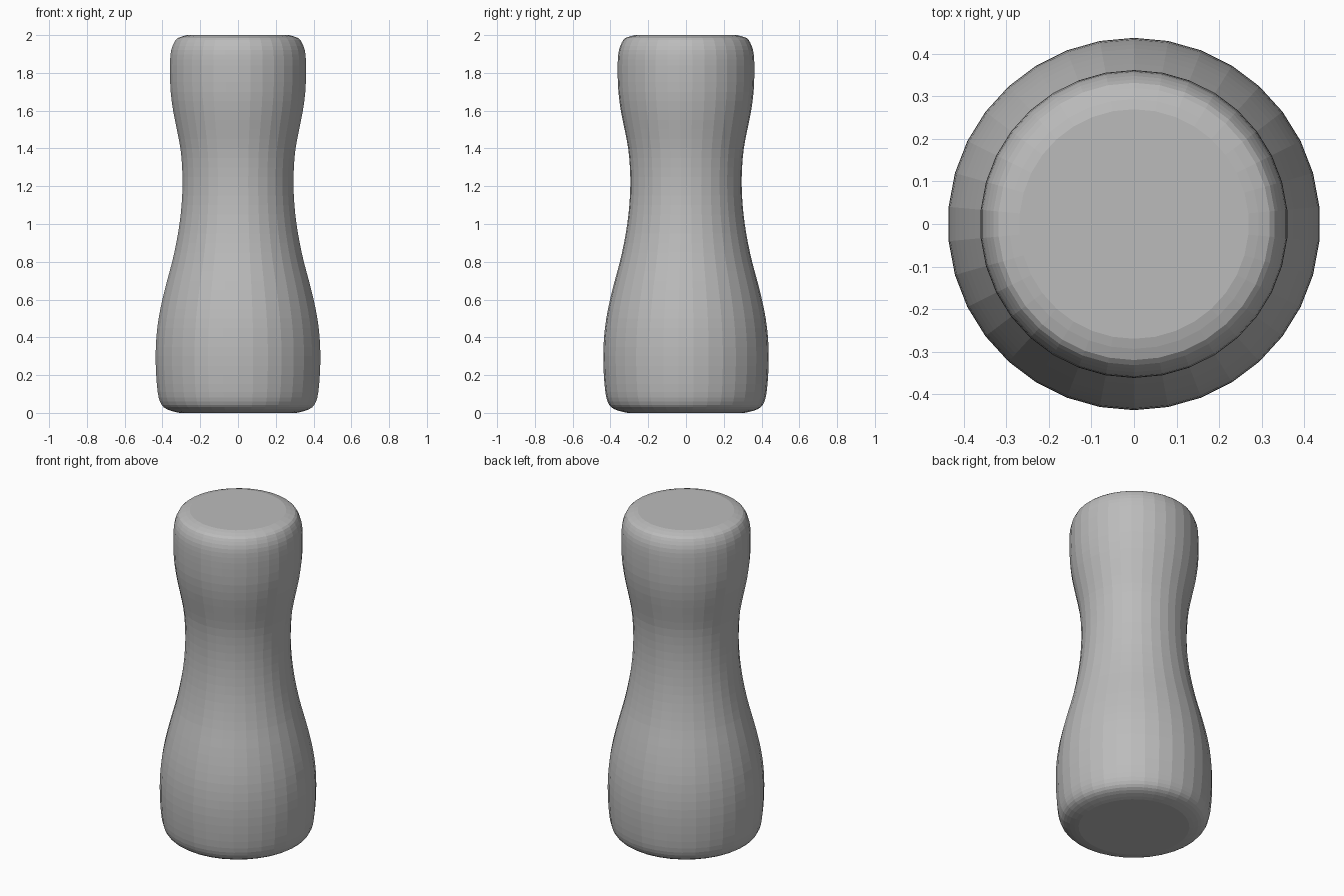
import bpy, bmesh
from math import sin, cos, pi

cube = bpy.data.objects.get("Cube")
if cube:
    bpy.data.objects.remove(cube, do_unlink=True)

SIDES = 34
STEPS = 2

# Radius and height of the outline, from base to top
profile = [
    (0.31, 0.0), (0.36, 0.012), (0.395, 0.03), (0.415, 0.06), (0.427, 0.11),
    (0.435, 0.2), (0.438, 0.3), (0.434, 0.4), (0.422, 0.5), (0.402, 0.6),
    (0.377, 0.7), (0.35, 0.8), (0.328, 0.9), (0.311, 1.0), (0.3, 1.1),
    (0.295, 1.2), (0.297, 1.3), (0.306, 1.4), (0.325, 1.5), (0.345, 1.6),
    (0.358, 1.7), (0.362, 1.8), (0.361, 1.87), (0.355, 1.92),
    (0.34, 1.96), (0.32, 1.985), (0.27, 2.0),
]


def smooth_outline(points, steps):
    """Insert Catmull-Rom points between the given ones."""
    result = []
    last = len(points) - 1
    for i in range(last):
        quad = [points[min(max(k, 0), last)] for k in range(i - 1, i + 3)]
        for s in range(steps):
            t = s / steps
            result.append(tuple(
                b + t * (c - a) / 2
                + t * t * (a - 2.5 * b + 2 * c - d / 2)
                + t ** 3 * (3 * b - a - 3 * c + d) / 2
                for a, b, c, d in zip(*quad)))
    result.append(points[-1])
    return result


# Plain grey material
grey = bpy.data.materials.new("plain_grey")
grey.use_nodes = True
colour = (0.5, 0.5, 0.5, 1)
grey.diffuse_color = colour
grey.node_tree.nodes["Principled BSDF"].inputs["Base Color"].default_value = colour

# Waisted body: stacked rings, closed by flat caps
bm = bmesh.new()
rings = []
for radius, height in smooth_outline(profile, STEPS):
    angles = [pi / 2 + 2 * pi * k / SIDES for k in range(SIDES)]
    rings.append([bm.verts.new((radius * cos(a), radius * sin(a), max(height, 0)))
                  for a in angles])
for low, high in zip(rings, rings[1:]):
    for k in range(SIDES):
        n = (k + 1) % SIDES
        bm.faces.new((low[k], low[n], high[n], high[k]))
bm.faces.new(rings[0][::-1])
bm.faces.new(rings[-1])

mesh = bpy.data.meshes.new("waisted_body")
bm.to_mesh(mesh)
bm.free()
mesh.materials.append(grey)
body = bpy.data.objects.new("waisted_body", mesh)
bpy.context.collection.objects.link(body)
